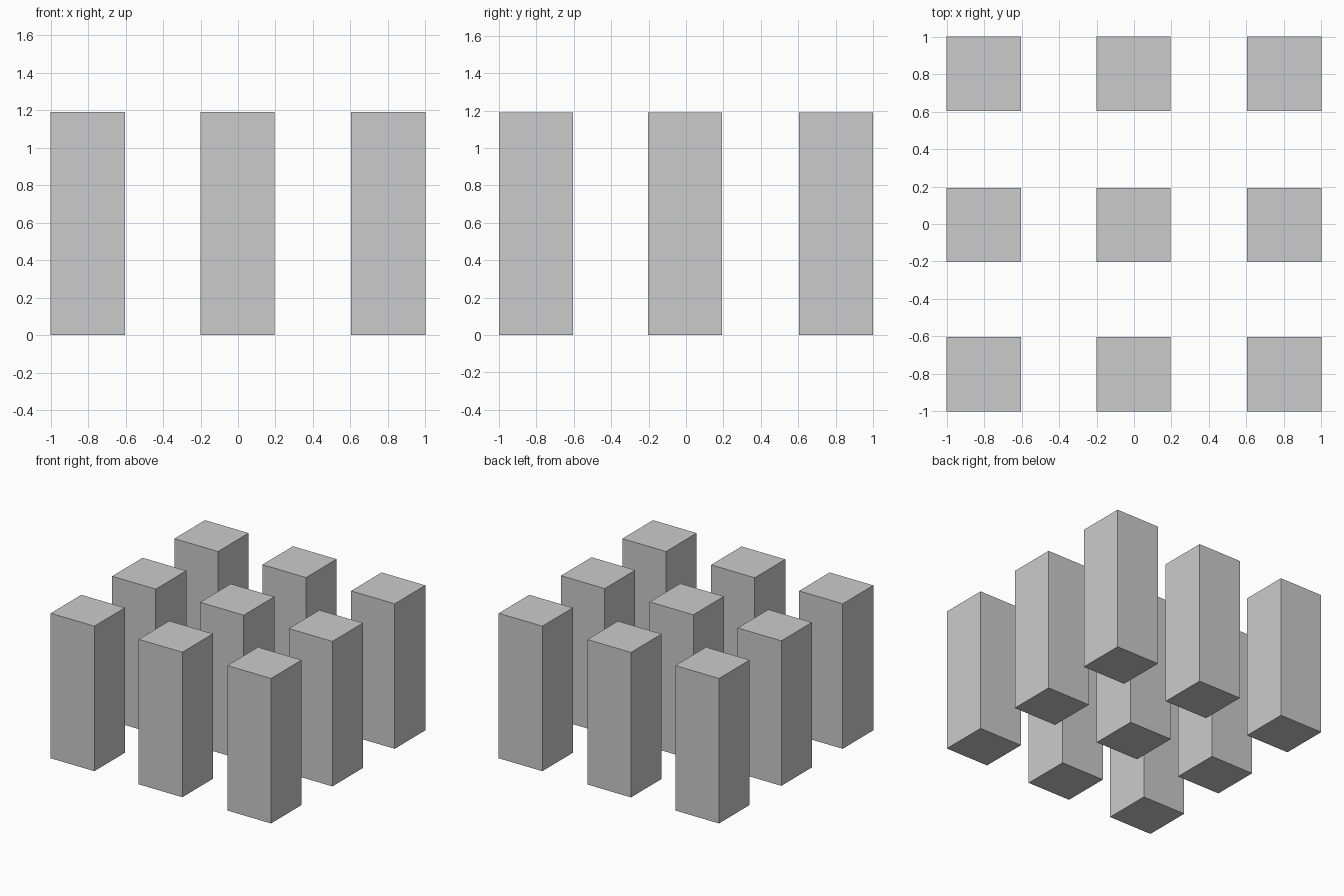
import bpy

if "Cube" in bpy.data.objects:
    bpy.data.objects.remove(bpy.data.objects["Cube"])

WIDTH, HEIGHT = 0.396, 1.19
EDGE = 1 - WIDTH / 2
COLUMNS = {"left": -EDGE, "middle": -0.003, "right": EDGE}
ROWS = {"front": -EDGE, "centre": -0.006, "back": EDGE}


def pillar(name, x, y):
    bpy.ops.mesh.primitive_cube_add(size=1, location=(x, y, HEIGHT / 2))
    ob = bpy.context.object
    ob.name = name
    ob.scale = (WIDTH, WIDTH, HEIGHT)
    bpy.ops.object.transform_apply(location=False, rotation=False, scale=True)


# Three by three grid of square pillars
for row, y in ROWS.items():
    for column, x in COLUMNS.items():
        pillar(f"pillar_{row}_{column}", x, y)
